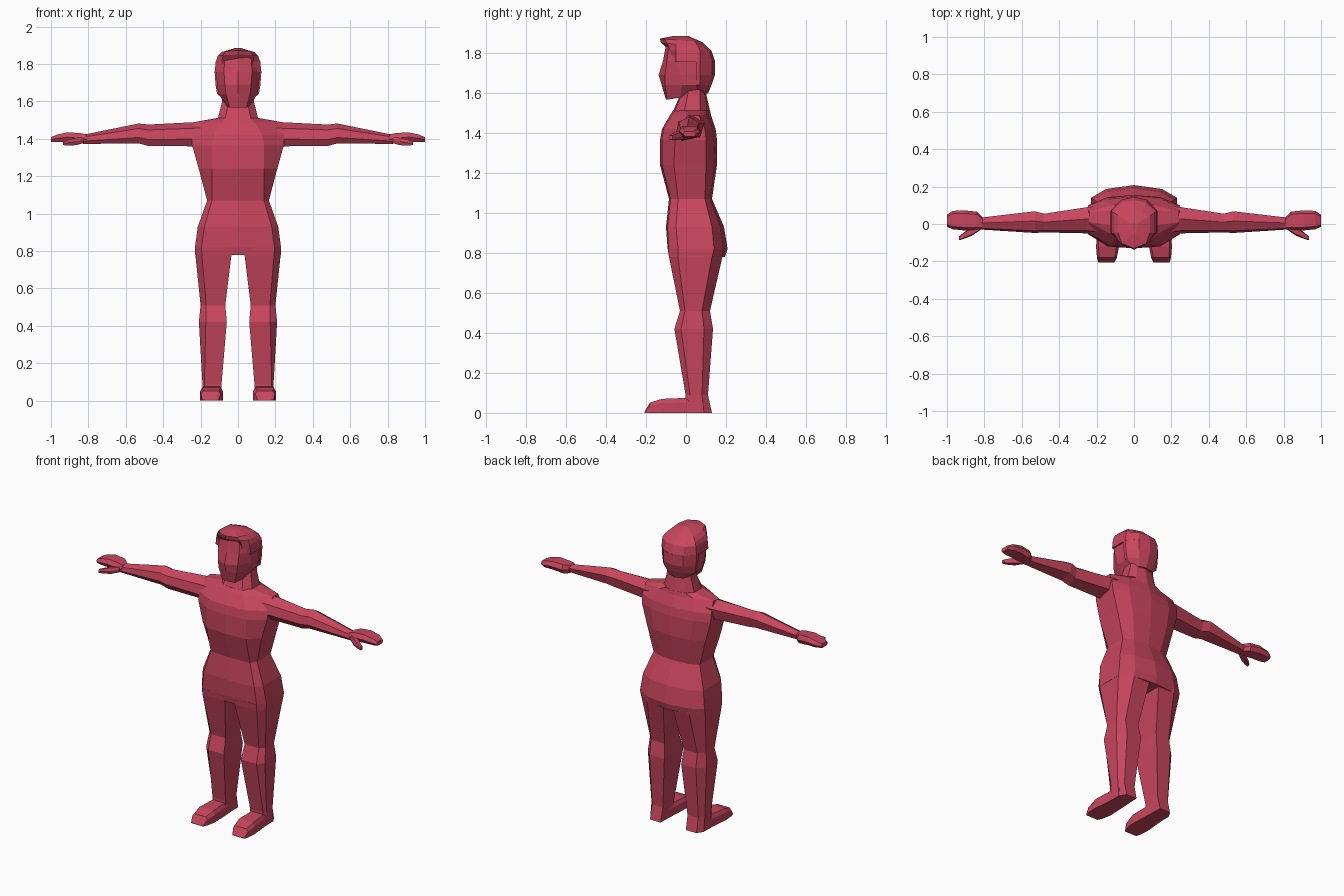
import bpy, bmesh

red = bpy.data.materials.new("red")
red.diffuse_color = (0.58, 0.06, 0.11, 1)


def loft(name, rings, mirror=False):
    """Skin a list of equal-length point rings, cap both ends, flat shaded."""
    bm = bmesh.new()
    vs = [[bm.verts.new(p) for p in r] for r in rings]
    n = len(vs[0])
    for a, b in zip(vs, vs[1:]):
        for i in range(n):
            j = (i + 1) % n
            bm.faces.new((a[i], a[j], b[j], b[i]))
    bm.faces.new(vs[0])
    bm.faces.new(vs[-1])
    bmesh.ops.remove_doubles(bm, verts=bm.verts, dist=0.0005)
    bmesh.ops.recalc_face_normals(bm, faces=bm.faces)
    me = bpy.data.meshes.new(name)
    bm.to_mesh(me)
    bm.free()
    me.materials.append(red)
    ob = bpy.data.objects.new(name, me)
    bpy.context.collection.objects.link(ob)
    if mirror:
        ob.modifiers.new("mirror", 'MIRROR').use_mirror_merge = False
    return ob


def sym_ring(z, tilt, half):
    """Half outline from front centre to back centre, completed by symmetry."""
    pts = half + [(-x, y) for x, y in half[-2:0:-1]]
    return [(x, y, z + tilt * y) for x, y in pts]


def body(name, table):
    # z, tilt, front centre y, front (x, y), side x, side front y, side back y, back (x, y), back centre y
    loft(name, [sym_ring(z, t, [(0, c), (xf, yf), (xs, ya), (xs, yb), (xb, yk), (0, d)])
                for z, t, c, xf, yf, xs, ya, yb, xb, yk, d in table])


# torso from crotch to collar
body("torso", [
    (0.78, 0, -0.085, 0.195, -0.08, 0.229, -0.04, 0.13, 0.15, 0.18, 0.195),
    (0.82, 0, -0.092, 0.195, -0.088, 0.23, -0.04, 0.14, 0.15, 0.187, 0.208),
    (0.93, 0, -0.10, 0.18, -0.092, 0.215, -0.05, 0.13, 0.14, 0.172, 0.19),
    (1.07, 0, -0.085, 0.14, -0.078, 0.165, -0.04, 0.095, 0.10, 0.12, 0.13),
    (1.24, 0, -0.13, 0.14, -0.12, 0.21, -0.06, 0.10, 0.13, 0.145, 0.155),
    (1.365, 0, -0.13, 0.14, -0.12, 0.245, -0.055, 0.10, 0.15, 0.14, 0.155),
    (1.42, 0, -0.12, 0.13, -0.112, 0.247, -0.045, 0.095, 0.15, 0.13, 0.148),
    (1.488, 0, -0.08, 0.09, -0.072, 0.24, 0.01, 0.065, 0.12, 0.10, 0.125),
    (1.512, 0, -0.065, 0.065, -0.055, 0.107, -0.01, 0.07, 0.07, 0.105, 0.12),
])

# neck
body("neck", [
    (1.50, 0, -0.068, 0.07, -0.06, 0.11, -0.01, 0.07, 0.07, 0.105, 0.122),
    (1.60, 0, -0.025, 0.05, -0.02, 0.085, 0.01, 0.07, 0.05, 0.09, 0.10),
    (1.64, 0, -0.02, 0.05, -0.02, 0.085, 0.01, 0.07, 0.05, 0.09, 0.10),
])

# face and skull
body("head", [
    (1.58, 0.14, -0.10, 0.045, -0.095, 0.06, -0.03, 0.05, 0.04, 0.095, 0.10),
    (1.64, 0, -0.122, 0.065, -0.105, 0.105, -0.02, 0.06, 0.06, 0.11, 0.12),
    (1.69, 0, -0.137, 0.07, -0.105, 0.112, -0.03, 0.06, 0.06, 0.12, 0.13),
    (1.76, 0, -0.115, 0.075, -0.095, 0.117, -0.04, 0.06, 0.06, 0.12, 0.135),
    (1.84, 0, -0.10, 0.07, -0.085, 0.095, -0.04, 0.05, 0.05, 0.08, 0.09),
])

# hair cap with a peaked fringe
body("hair_cap", [
    (1.755, 0, -0.06, 0.08, -0.065, 0.125, -0.05, 0.07, 0.07, 0.13, 0.146),
    (1.812, 0, -0.08, 0.085, -0.08, 0.119, -0.05, 0.07, 0.065, 0.115, 0.127),
    (1.838, -0.10, -0.125, 0.08, -0.095, 0.108, -0.05, 0.06, 0.06, 0.095, 0.108),
    (1.861, -0.08, -0.131, 0.065, -0.105, 0.085, -0.045, 0.045, 0.045, 0.065, 0.08),
    (1.885, 0, -0.06, 0.008, -0.05, 0.015, -0.03, 0.0, 0.01, 0.005, 0.01),
])

# hair on the back of the head
body("hair_back", [
    (1.597, 0, 0.05, 0.05, 0.05, 0.06, 0.05, 0.07, 0.045, 0.10, 0.11),
    (1.64, 0, 0.05, 0.09, 0.05, 0.112, 0.05, 0.07, 0.06, 0.115, 0.128),
    (1.69, 0, 0.05, 0.09, 0.05, 0.12, 0.05, 0.07, 0.07, 0.13, 0.145),
    (1.76, 0, 0.05, 0.09, 0.05, 0.125, 0.05, 0.07, 0.07, 0.13, 0.146),
])

# legs: z, inner x, front outer x, outer x, front y, side front y, side back y, back outer x, back y
legs = [
    (0.82, 0.035, 0.195, 0.229, -0.09, -0.04, 0.138, 0.15, 0.187),
    (0.78, 0.035, 0.193, 0.228, -0.085, -0.04, 0.13, 0.15, 0.182),
    (0.51, 0.068, 0.170, 0.200, -0.03, -0.005, 0.08, 0.165, 0.12),
    (0.42, 0.060, 0.172, 0.209, -0.058, -0.025, 0.09, 0.165, 0.135),
    (0.09, 0.088, 0.180, 0.190, -0.002, 0.02, 0.08, 0.165, 0.11),
    (0.0, 0.09, 0.180, 0.190, 0.0, 0.02, 0.09, 0.165, 0.13),
]
loft("leg", [[(xi, yf, z), (xf, yf, z), (xo, ya, z), (xo, yb, z), (xb, yk, z), (xi, yk, z)]
             for z, xi, xf, xo, yf, ya, yb, xb, yk in legs], True)

# feet: y, inner x, outer x, top z
feet = [(0.09, 0.09, 0.188, 0.075), (0.0, 0.085, 0.192, 0.075), (-0.12, 0.08, 0.203, 0.07),
        (-0.18, 0.092, 0.198, 0.052), (-0.207, 0.105, 0.19, 0.006)]
loft("foot", [[(a, y, 0), (b, y, 0), (b, y, h * 0.7), (b - 0.012, y, h),
               (a + 0.012, y, h), (a, y, h * 0.7)] for y, a, b, h in feet], True)

# arms: x, front y, back y, bottom z, top z
arms = [(0.20, -0.055, 0.095, 1.36, 1.49), (0.25, -0.05, 0.09, 1.36, 1.488),
        (0.48, -0.045, 0.055, 1.362, 1.476), (0.53, -0.048, 0.068, 1.375, 1.482),
        (0.81, -0.03, 0.035, 1.373, 1.425), (0.83, -0.03, 0.035, 1.373, 1.425)]
loft("arm", [[(x, f + 0.2 * (b - f), lo), (x, f, lo + 0.3 * (hi - lo)),
              (x, f + 0.1 * (b - f), lo + 0.75 * (hi - lo)), (x, f + 0.55 * (b - f), hi),
              (x, b, lo + 0.7 * (hi - lo)), (x, b - 0.15 * (b - f), lo + 0.15 * (hi - lo))]
             for x, f, b, lo, hi in arms], True)


def slab(x, f, b, lo, hi):
    m = (lo + hi) / 2
    e = 0.15 * (b - f)
    return [(x, f, m), (x, f + e, lo), (x, b - e, lo), (x, b, m), (x, b - e, hi), (x, f + e, hi)]


# hands with fused fingers
loft("hand", [slab(*r) for r in [
    (0.81, -0.03, 0.035, 1.374, 1.423), (0.84, -0.032, 0.066, 1.375, 1.43),
    (0.91, -0.034, 0.073, 1.383, 1.435), (0.97, -0.028, 0.07, 1.382, 1.422),
    (1.0, -0.015, 0.05, 1.383, 1.408)]], True)

# thumbs
loft("thumb", [slab(*r) for r in [
    (0.825, -0.035, 0.0, 1.378, 1.41), (0.865, -0.062, -0.01, 1.366, 1.405),
    (0.905, -0.078, -0.042, 1.364, 1.395), (0.935, -0.087, -0.066, 1.366, 1.386)]], True)
